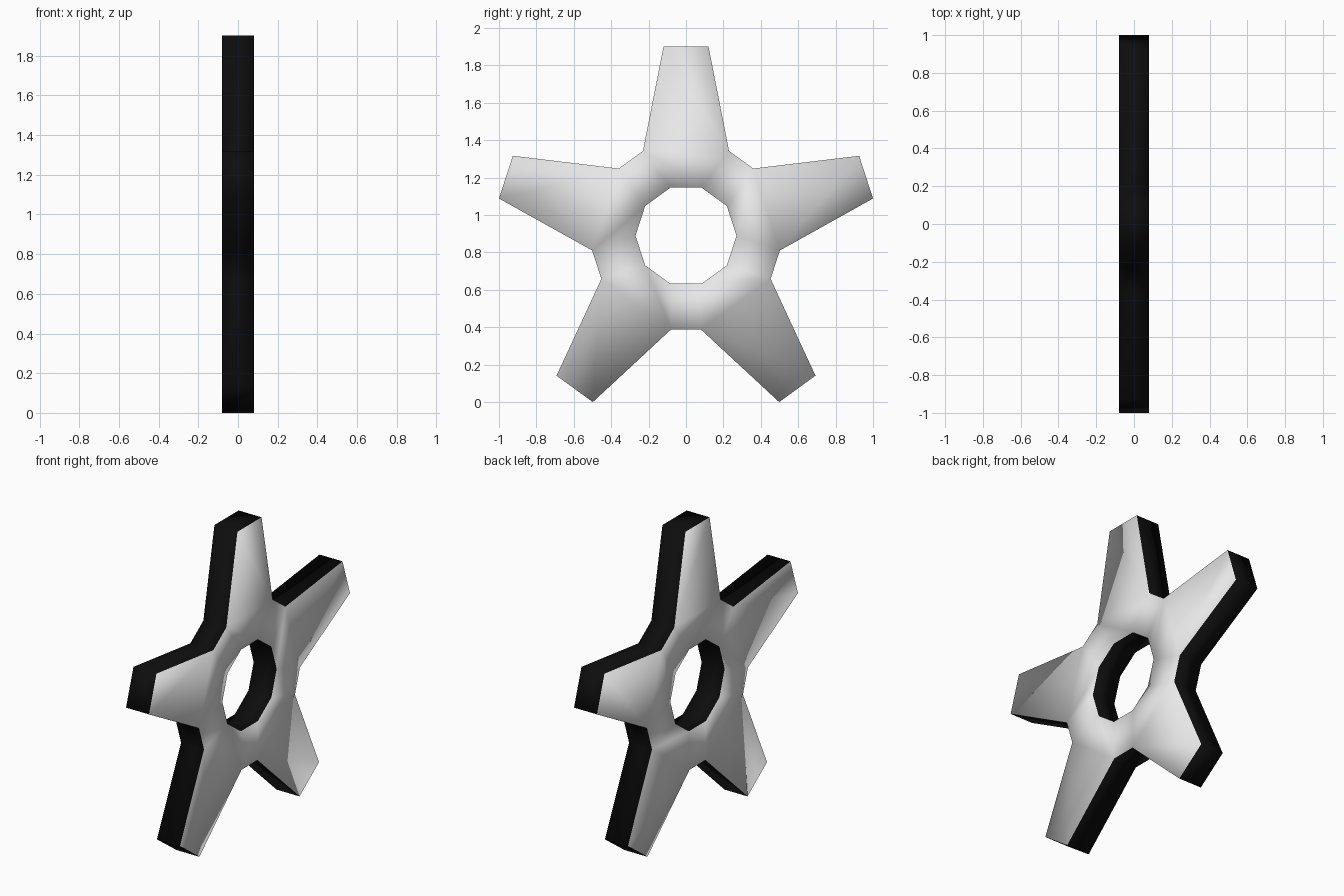
import bpy, bmesh, math

if "Cube" in bpy.data.objects:
    bpy.data.objects.remove(bpy.data.objects["Cube"])

HALF = 0.08                       # half thickness along x
R_HOLE, R_BASE, R_TIP = 0.27, 0.508, 1.0195
BASE_OFF, TIP_OFF = 26.95, 6.76   # degrees either side of an arm's axis
CZ = R_TIP * math.sin(math.radians(54 + TIP_OFF))


def material(name, rgb):
    m = bpy.data.materials.new(name)
    m.diffuse_color = (*rgb, 1)
    m.use_nodes = True
    m.node_tree.nodes["Principled BSDF"].inputs["Base Color"].default_value = m.diffuse_color
    return m


bm = bmesh.new()


def pair(radius, degrees):
    """Matching vertices on the two flat sides."""
    a = math.radians(degrees)
    y, z = radius * math.cos(a), CZ + radius * math.sin(a)
    return [bm.verts.new((s * HALF, y, z)) for s in (1, -1)]


# Rings of points: hole, arm roots, arm tips (two of each per arm)
hole, base, tip = [], [], []
for i in range(5):
    axis = 90 + 72 * i
    for s in (-1, 1):
        hole.append(pair(R_HOLE, axis + s * 18))
        base.append(pair(R_BASE, axis + s * BASE_OFF))
        tip.append(pair(R_TIP, axis + s * TIP_OFF))


def plates(*corners):
    """Pale flat face on both sides."""
    for side in (0, 1):
        bm.faces.new([c[side] for c in corners])


def wall(a, b):
    """Black edge face across the thickness."""
    bm.faces.new((a[0], b[0], b[1], a[1])).material_index = 1


for i in range(10):
    j = (i + 1) % 10
    plates(hole[i], base[i], base[j], hole[j])
    wall(hole[i], hole[j])
    if i % 2 == 0:                # arm
        plates(base[i], tip[i], tip[j], base[j])
        wall(base[i], tip[i])
        wall(tip[i], tip[j])
        wall(tip[j], base[j])
    else:                         # valley between arms
        wall(base[i], base[j])

bmesh.ops.recalc_face_normals(bm, faces=bm.faces)
for f in bm.faces:
    f.smooth = True               # soft shading runs across the rim

mesh = bpy.data.meshes.new("star_plate")
bm.to_mesh(mesh)
bm.free()
mesh.materials.append(material("pale grey", (0.8, 0.8, 0.8)))
mesh.materials.append(material("black", (0.004, 0.004, 0.004)))
star = bpy.data.objects.new("star_plate", mesh)
bpy.context.collection.objects.link(star)
